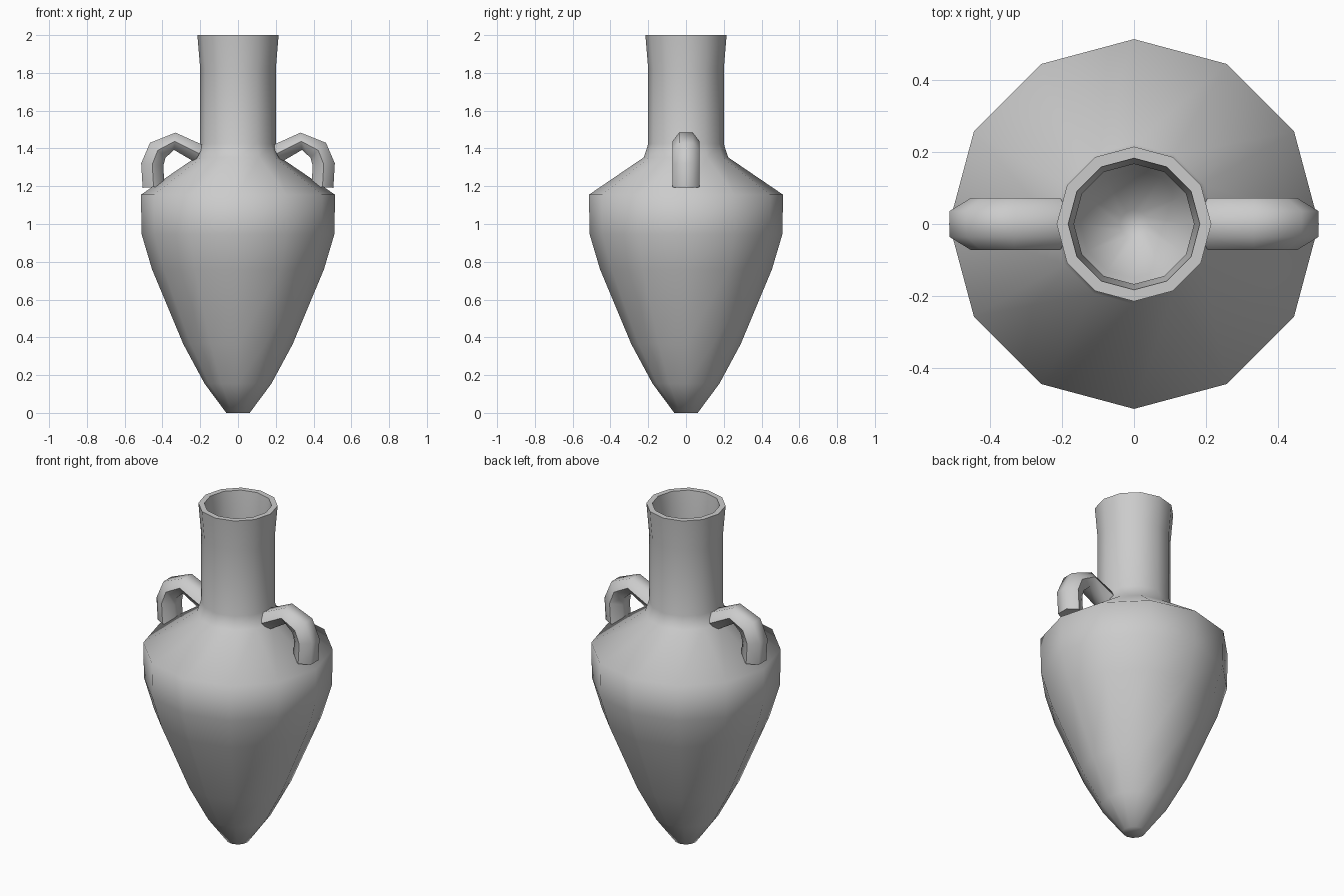
import bpy, bmesh
from math import cos, sin, pi, radians
from mathutils import Vector

if "Cube" in bpy.data.objects:
    bpy.data.objects.remove(bpy.data.objects["Cube"])


def finish(name, rings):
    """Skin a list of closed rings, cap both ends and smooth the result."""
    bm = bmesh.new()
    loops = [[bm.verts.new(p) for p in ring] for ring in rings]
    for a, b in zip(loops, loops[1:]):
        for i in range(len(a)):
            j = (i + 1) % len(a)
            bm.faces.new((a[i], a[j], b[j], b[i]))
    bm.faces.new(loops[0])
    bm.faces.new(loops[-1])
    bmesh.ops.recalc_face_normals(bm, faces=bm.faces)
    me = bpy.data.meshes.new(name)
    bm.to_mesh(me)
    bm.free()
    ob = bpy.data.objects.new(name, me)
    bpy.context.collection.objects.link(ob)
    bpy.ops.object.select_all(action='DESELECT')
    ob.select_set(True)
    bpy.context.view_layer.objects.active = ob
    bpy.ops.object.shade_smooth_by_angle(angle=radians(62))
    return ob


# Jar body: outer wall up to the rim, then the inner wall down to the floor
outer = [(0.062, 0), (0.177, 0.155), (0.29, 0.365), (0.455, 0.76), (0.51, 0.945),
         (0.514, 1.155), (0.223, 1.353), (0.2, 1.425), (0.2, 1.82), (0.215, 2.0)]
inner = [(0.183, 2.0), (0.167, 1.82), (0.167, 1.42), (0.19, 1.335), (0.478, 1.135),
         (0.476, 0.95), (0.423, 0.77), (0.26, 0.38), (0.15, 0.175), (0.04, 0.035)]
finish("jar_body", [[(r * cos(i * pi / 6), r * sin(i * pi / 6), z) for i in range(12)]
                    for r, z in outer + inner])

# Handles: six-sided tube swept along an arch (x, z, in-plane half thickness)
path = [(0.205, 1.372, 0.05), (0.335, 1.438, 0.046), (0.425, 1.39, 0.057),
        (0.454, 1.315, 0.059), (0.447, 1.195, 0.058)]
for side, name in ((1, "handle_right"), (-1, "handle_left")):
    rings = []
    for k, (x, z, t) in enumerate(path):
        p, q = path[max(k - 1, 0)], path[min(k + 1, len(path) - 1)]
        d = Vector((q[0] - p[0], q[1] - p[1])).normalized()
        nx, nz = -d.y, d.x
        ring = []
        for i in range(6):
            a = i * pi / 3
            h = t * sin(a) / sin(pi / 3)
            ring.append((side * (x + nx * h), 0.072 * cos(a), z + nz * h))
        rings.append(ring)
    finish(name, rings)
